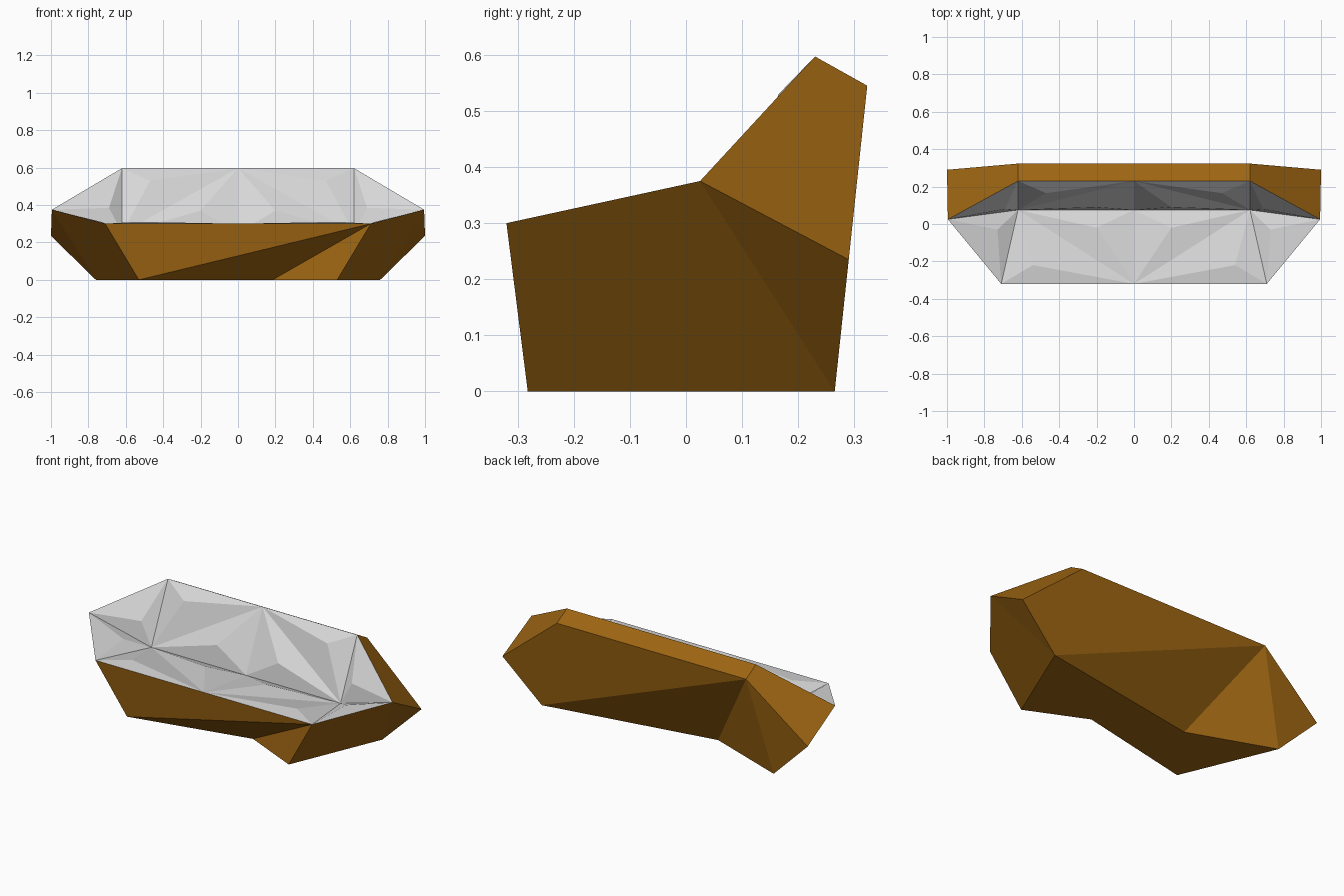
import bpy, bmesh, math
from mathutils import Vector

cube = bpy.data.objects.get("Cube")
if cube:
    bpy.data.objects.remove(cube, do_unlink=True)


def material(name, color):
    m = bpy.data.materials.new(name)
    m.use_nodes = True
    m.diffuse_color = (*color, 1)
    m.node_tree.nodes["Principled BSDF"].inputs["Base Color"].default_value = (*color, 1)
    return m


brown = material("warm brown", (0.34, 0.13, 0.006))
silver = material("pale grey", (0.68, 0.68, 0.68))

# Key corners on the left half (+x); "R" names are their mirror
corners = {
    "front": (0.71, -0.32, 0.30),      # front end of the seat
    "arm": (0.995, 0.025, 0.375),      # tip of the side wing
    "wing": (1.0, 0.29, 0.235),        # rear outer corner
    "rim": (0.62, 0.23, 0.597),        # inner top of the backrest
    "ridge": (0.62, 0.323, 0.545),     # outer top of the backrest
    "crease": (0.62, 0.075, 0.25),     # where seat meets backrest
    "toe": (0.53, -0.282, 0),          # front foot
    "heel": (0.76, 0.265, 0),          # rear foot
}
# Raised middle of each cushion facet
bumps = {
    "seat_outer": (0.54, -0.22, 0.31),
    "seat_inner": (0.20, -0.02, 0.285),
    "back_outer": (0.47, 0.165, 0.53),
    "back_inner": (0.20, 0.09, 0.37),
    "side_low": (0.73, -0.03, 0.31),
    "side_high": (0.69, 0.08, 0.385),
}
points = {}
for name, (x, y, z) in {**corners, **bumps}.items():
    points["L" + name] = Vector((x, y, z))
    points["R" + name] = Vector((-x, y, z))
for name in ("front", "crease", "rim"):
    points["M" + name] = (points["L" + name] + points["R" + name]) / 2
# Notches cut into the underside
points["Mnotch_front"] = Vector((0.185, -0.125, 0))
points["Mnotch_back"] = Vector((-0.27, 0.085, 0))


def build(name, faces, mat, face_up=False):
    bm = bmesh.new()
    verts = {}
    for face in faces:
        for key in face:
            if key not in verts:
                verts[key] = bm.verts.new(points[key])
        bm.faces.new([verts[key] for key in face])
    bmesh.ops.recalc_face_normals(bm, faces=bm.faces[:])
    bm.normal_update()
    if face_up and sum(f.normal.z * f.calc_area() for f in bm.faces) < 0:
        bmesh.ops.reverse_faces(bm, faces=bm.faces[:])
    mesh = bpy.data.meshes.new(name)
    bm.to_mesh(mesh)
    bm.free()
    mesh.materials.append(mat)
    obj = bpy.data.objects.new(name, mesh)
    bpy.context.collection.objects.link(obj)
    return obj


# Outer shell: sides, top rim, front, back and underside
shell_faces = [
    ("Lrim", "Rrim", "Rridge", "Lridge"),
    ("Rtoe", "Lfront", "Rfront"),
    ("Rtoe", "Mnotch_front", "Lfront"),
    ("Mnotch_front", "Ltoe", "Lfront"),
    ("Lridge", "Rridge", "Lheel"),
    ("Lheel", "Rridge", "Mnotch_back"),
    ("Mnotch_back", "Rridge", "Rheel"),
    ("Lheel", "Ltoe", "Mnotch_front", "Mnotch_back"),
    ("Rheel", "Mnotch_back", "Mnotch_front", "Rtoe"),
]
for s in "LR":
    shell_faces += [
        (s + "rim", s + "ridge", s + "wing", s + "arm"),
        (s + "ridge", s + "heel", s + "wing"),
        (s + "front", s + "arm", s + "heel", s + "toe"),
        (s + "arm", s + "wing", s + "heel"),
    ]
shell = build("sofa_shell", shell_faces, brown)

# Cushion lining: each triangle is fanned around its raised middle
cushion_faces = []
for s in "LR":
    for a, b, c, peak in (
        (s + "front", s + "crease", "Mfront", "seat_outer"),
        (s + "crease", "Mcrease", "Mfront", "seat_inner"),
        (s + "rim", s + "crease", "Mrim", "back_outer"),
        (s + "crease", "Mcrease", "Mrim", "back_inner"),
        (s + "front", s + "crease", s + "arm", "side_low"),
        (s + "crease", s + "arm", s + "rim", "side_high"),
    ):
        cushion_faces += [(a, b, s + peak), (b, c, s + peak), (c, a, s + peak)]
cushion = build("sofa_cushion", cushion_faces, silver, face_up=True)
